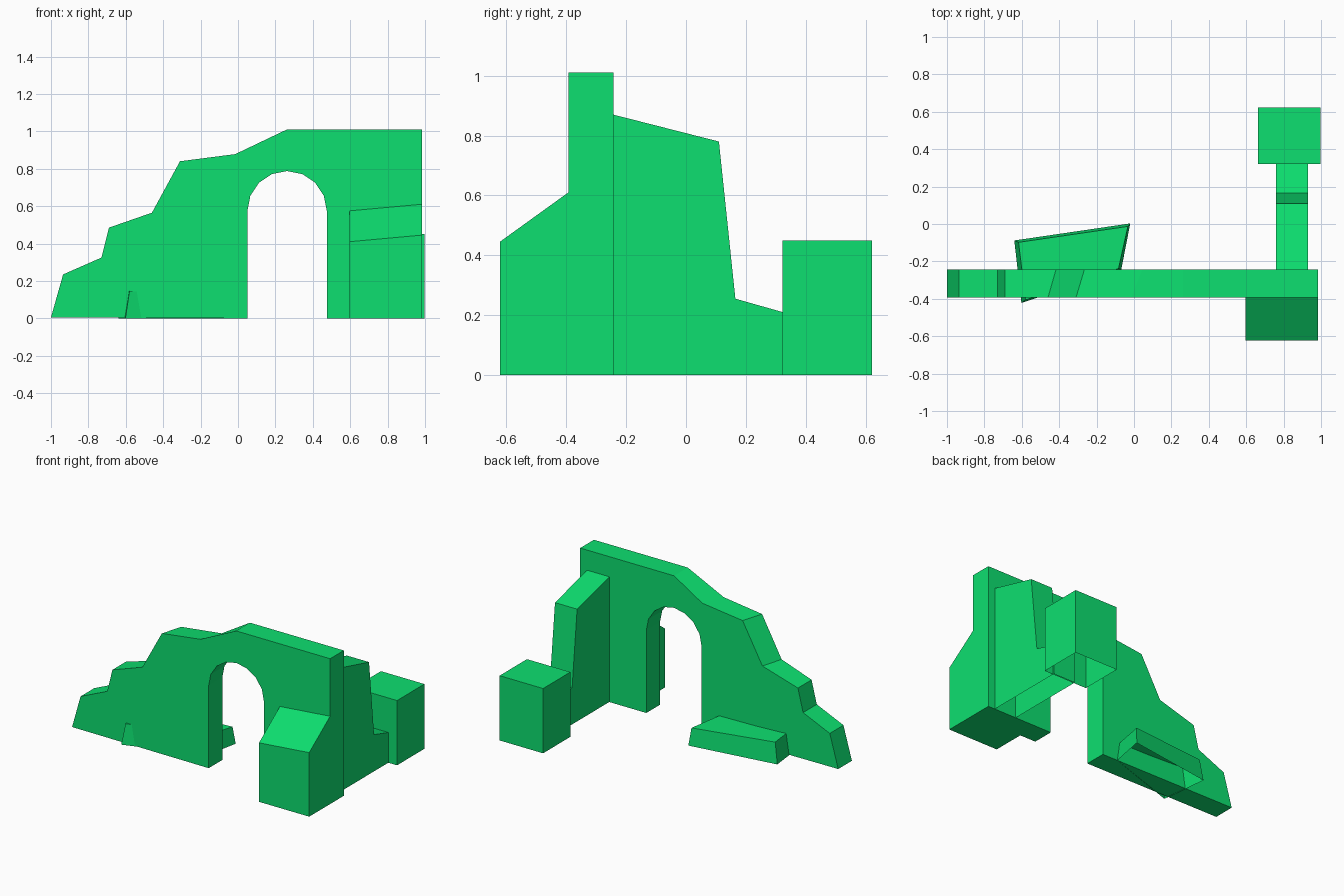
import bpy
import bmesh
from math import sin, cos, pi

if "Cube" in bpy.data.objects:
    bpy.data.objects.remove(bpy.data.objects["Cube"])

green = bpy.data.materials.new("green")
green.diffuse_color = (0.004, 0.74, 0.16, 1)
green.use_nodes = True
green.node_tree.nodes["Principled BSDF"].inputs["Base Color"].default_value = green.diffuse_color


def loft(name, a, b, open_base=False):
    """Solid between two matching loops of points, optionally without its base."""
    bm = bmesh.new()
    va = [bm.verts.new(p) for p in a]
    vb = [bm.verts.new(p) for p in b]
    n = len(a)
    bm.faces.new(va)
    bm.faces.new(vb[::-1])
    for i in range(n):
        j = (i + 1) % n
        bm.faces.new((va[j], va[i], vb[i], vb[j]))
    bmesh.ops.recalc_face_normals(bm, faces=bm.faces[:])
    if open_base:
        base = [f for f in bm.faces if all(abs(v.co.z) < 1e-4 for v in f.verts)]
        bmesh.ops.delete(bm, geom=base, context='FACES')
    mesh = bpy.data.meshes.new(name)
    bm.to_mesh(mesh)
    bm.free()
    mesh.materials.append(green)
    obj = bpy.data.objects.new(name, mesh)
    bpy.context.collection.objects.link(obj)
    return obj


# Ruined wall with a round-headed doorway; the broken top edge is skewed front to back
Y_FRONT, Y_BACK = -0.393, -0.243
cx, spring, r = 0.2625, 0.575, 0.2125
arch = [(cx + r * cos(pi * i / 8), spring + r * sin(pi * i / 8)) for i in range(9)]


def outline(x1, x2, x3):
    return ([(-1, 0.005), (-0.935, 0.235), (-0.73, 0.325), (-0.69, 0.485),
             (x1, 0.565), (x2, 0.84), (x3, 0.878), (0.262, 1.01),
             (0.983, 1.01), (0.983, 0), (cx + r, 0)] + arch + [(cx - r, 0)])


front = [(x, Y_FRONT, z) for x, z in outline(-0.46, -0.31, -0.015)]
back = [(x, Y_BACK, z) for x, z in outline(-0.417, -0.265, 0.045)]
loft("ruined_wall", front, back)

# Sloped buttress on the front, its top slightly tilted
loft("front_buttress",
     [(0.597, -0.622, 0), (0.983, -0.622, 0), (0.983, Y_FRONT, 0), (0.597, Y_FRONT, 0)],
     [(0.597, -0.622, 0.41), (0.983, -0.622, 0.445), (0.983, Y_FRONT, 0.61), (0.597, Y_FRONT, 0.575)])

# Broken side wall running back from the main wall
fin = [(Y_BACK, 0), (Y_BACK, 0.87), (0.11, 0.78), (0.165, 0.255), (0.33, 0.208), (0.33, 0)]
loft("side_wall", [(0.76, y, z) for y, z in fin], [(0.93, y, z) for y, z in fin], True)

# Square end pillar
square = [(0.663, 0.322), (0.997, 0.322), (0.997, 0.622), (0.663, 0.622)]
loft("end_pillar", [(x, y, 0) for x, y in square], [(x, y, 0.45) for x, y in square], True)

# Low fallen slab behind the wall, one corner poking through to the front
loft("fallen_slab",
     [(-0.64, -0.088, 0), (-0.02, 0.003, 0), (-0.068, -0.243, 0), (-0.602, -0.422, 0)],
     [(-0.617, -0.098, 0.145), (-0.033, -0.013, 0.12), (-0.083, -0.238, 0.13), (-0.58, -0.406, 0.145)],
     True)
